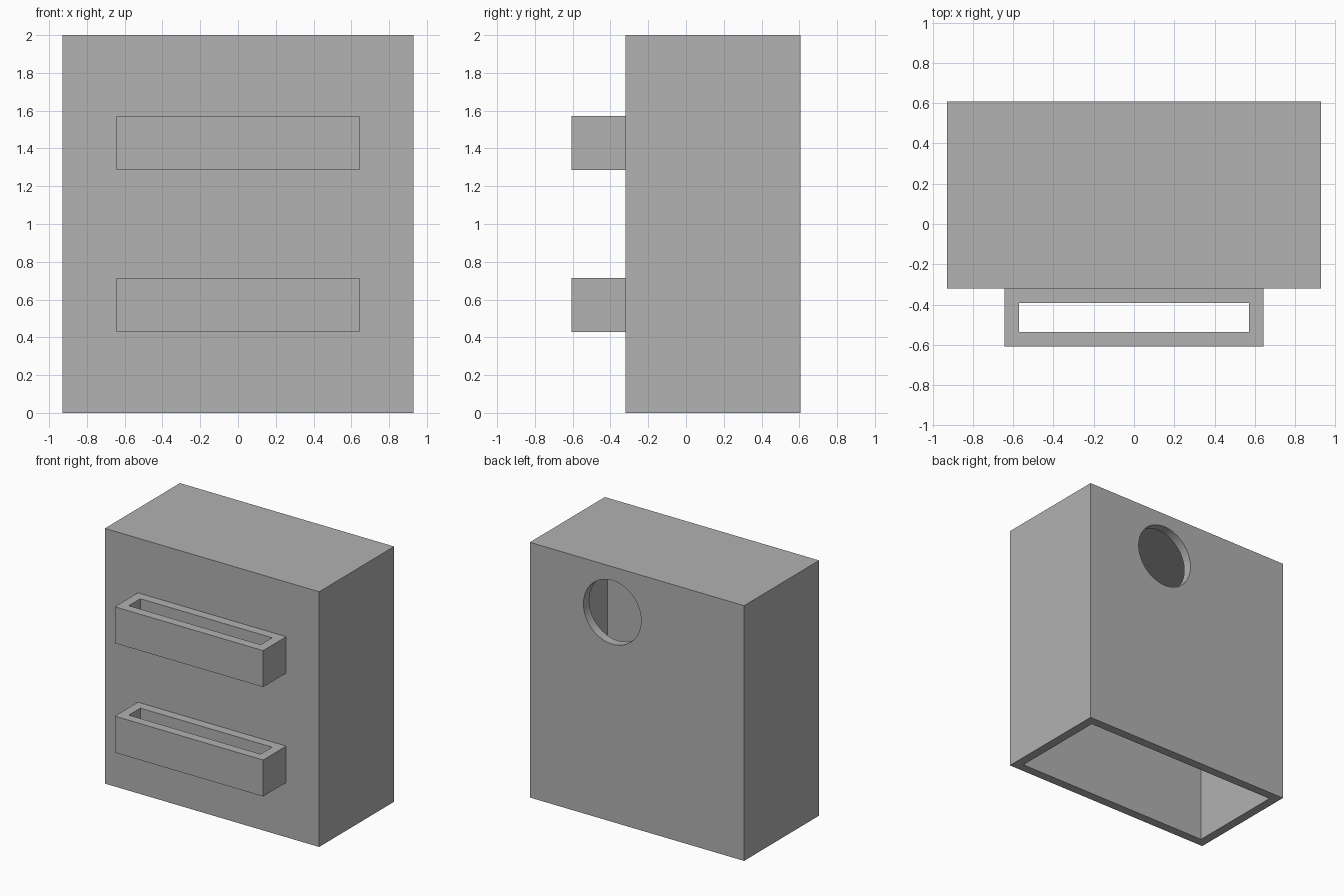
import bpy, math

cube = bpy.data.objects.get("Cube")
if cube:
    bpy.data.objects.remove(cube, do_unlink=True)

U = 2 / 28          # module: one wall thickness
FRONT, BACK = -4.5, 8.5

grey = bpy.data.materials.new("plain grey")
grey.use_nodes = True
colour = (0.445, 0.445, 0.445, 1)
grey.diffuse_color = colour
grey.node_tree.nodes["Principled BSDF"].inputs["Base Color"].default_value = colour


def box(name, lo, hi):
    """Axis-aligned box between two corners given in modules."""
    bpy.ops.mesh.primitive_cube_add(size=1, location=[(a + b) / 2 * U for a, b in zip(lo, hi)])
    ob = bpy.context.object
    ob.name = name
    ob.scale = [(b - a) * U for a, b in zip(lo, hi)]
    bpy.ops.object.transform_apply(location=True, rotation=True, scale=True)
    ob.data.materials.append(grey)
    return ob


def cut(target, cutter):
    """Subtract the cutter from the target and discard it."""
    cutter.hide_render = True
    mod = target.modifiers.new("cut", 'BOOLEAN')
    mod.operation = 'DIFFERENCE'
    mod.solver = 'EXACT'
    mod.object = cutter
    bpy.ops.object.select_all(action='DESELECT')
    bpy.context.view_layer.objects.active = target
    target.select_set(True)
    bpy.ops.object.modifier_apply(modifier=mod.name)
    bpy.data.objects.remove(cutter, do_unlink=True)


# Hollow housing, open at the bottom
housing = box("housing", (-13, FRONT, 0), (13, BACK, 28))
cut(housing, box("cavity_cutter", (-12, FRONT + 1, -2), (12, BACK - 1, 27)))

# Round port through the back wall
bpy.ops.mesh.primitive_cylinder_add(vertices=64, radius=3.5 * U, depth=3 * U,
                                    location=(3 * U, (BACK - 0.5) * U, 23 * U),
                                    rotation=(math.pi / 2, 0, 0))
port = bpy.context.object
port.data.materials.append(grey)
cut(housing, port)
bpy.ops.object.shade_smooth_by_angle(angle=math.radians(30))

# Two rectangular loops on the front, open above and below
for name, z in (("lower_loop", 6), ("upper_loop", 18)):
    loop = box(name, (-9, FRONT - 4, z), (9, FRONT, z + 4))
    cut(loop, box("slot_cutter", (-8, FRONT - 3, z - 1), (8, FRONT - 1, z + 5)))
